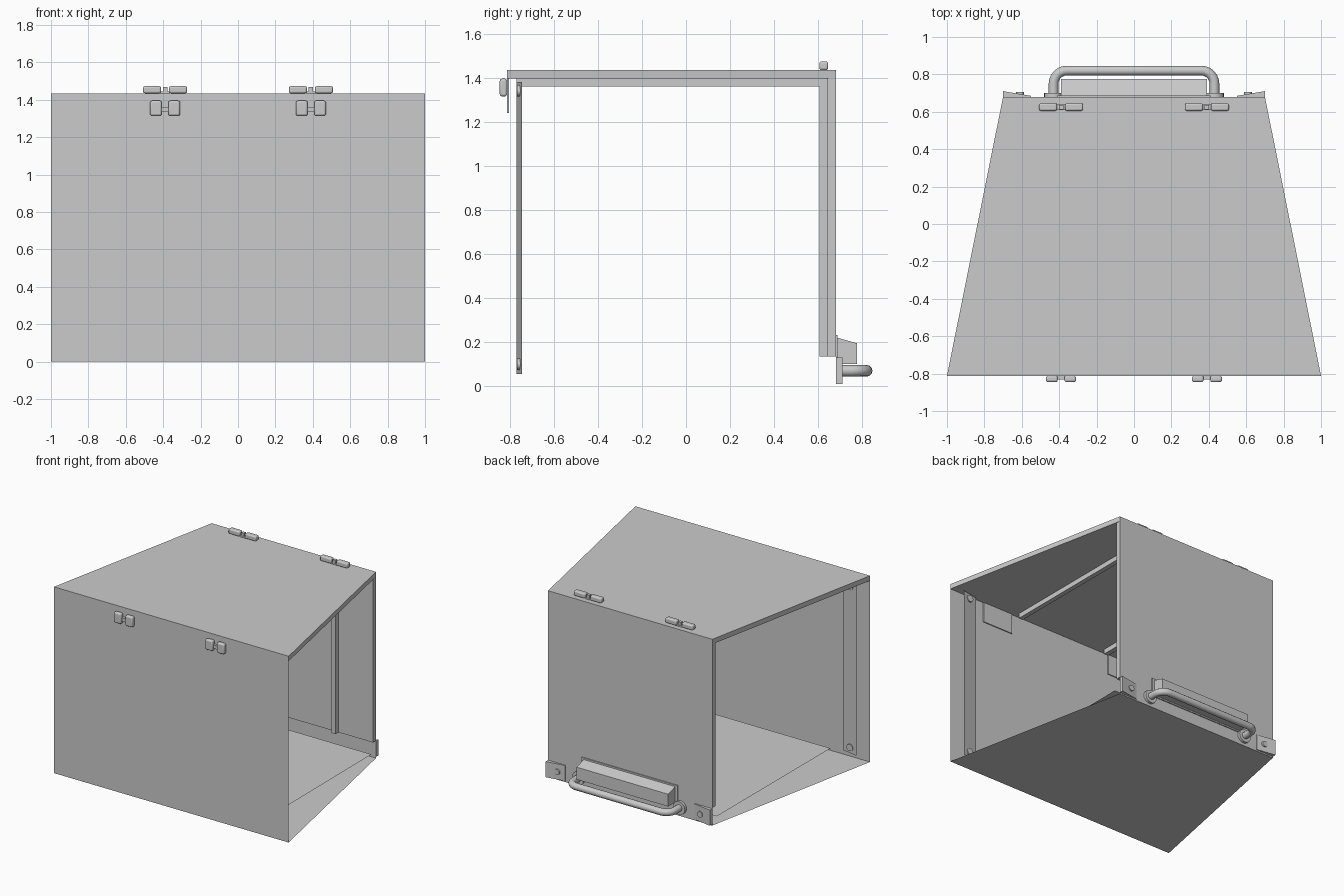
import bpy, bmesh, math
from mathutils import Vector

cube = bpy.data.objects.get("Cube")
if cube:
    bpy.data.objects.remove(cube, do_unlink=True)

# One painted metal colour
metal = bpy.data.materials.new("light_grey_metal")
metal.use_nodes = True
GREY = (0.6, 0.6, 0.6, 1)
metal.diffuse_color = GREY
metal.node_tree.nodes["Principled BSDF"].inputs["Base Color"].default_value = GREY

FRONT, BACK, TOP = -0.812, 0.68, 1.435
WIDE, NARROW, THICK = 1.0, 0.7, 0.038
RAIL_X = 0.39


def add_object(name, bm):
    bmesh.ops.recalc_face_normals(bm, faces=bm.faces)
    mesh = bpy.data.meshes.new(name)
    bm.to_mesh(mesh)
    bm.free()
    ob = bpy.data.objects.new(name, mesh)
    bpy.context.scene.collection.objects.link(ob)
    mesh.materials.append(metal)
    return ob


def prism(name, outline, offset=None):
    """A flat outline, optionally pushed along an offset to make a solid."""
    bm = bmesh.new()
    face = bm.faces.new([bm.verts.new(p) for p in outline])
    if offset:
        new = bmesh.ops.extrude_face_region(bm, geom=[face], use_keep_orig=True)["geom"]
        verts = [v for v in new if isinstance(v, bmesh.types.BMVert)]
        bmesh.ops.translate(bm, verts=verts, vec=offset)
    return add_object(name, bm)


def box(name, lo, hi, bevel=0):
    a, b = Vector(lo), Vector(hi)
    ob = prism(name, [a, (b.x, a.y, a.z), (b.x, b.y, a.z), (a.x, b.y, a.z)], (0, 0, b.z - a.z))
    if bevel:
        mod = ob.modifiers.new("rounding", 'BEVEL')
        mod.width, mod.segments = bevel, 3
    return ob


def smooth(ob):
    bpy.ops.object.select_all(action='DESELECT')
    ob.select_set(True)
    bpy.context.view_layer.objects.active = ob
    bpy.ops.object.shade_smooth_by_angle(angle=math.radians(40))


def disc(name, centre, radius, depth):
    """A short cylinder lying along y."""
    bm = bmesh.new()
    bmesh.ops.create_cone(bm, cap_ends=True, segments=24, radius1=radius, radius2=radius, depth=depth)
    ob = add_object(name, bm)
    ob.rotation_euler.x = math.pi / 2
    ob.location = centre
    smooth(ob)


def tapered(z):
    return [(-WIDE, FRONT, z), (WIDE, FRONT, z), (NARROW, BACK, z), (-NARROW, BACK, z)]


# Outer shell: thick roof and back, thin front and floor
prism("roof_panel", tapered(TOP), (0, 0, -THICK))
box("back_panel", (-NARROW, BACK - THICK, 0.135), (NARROW, BACK, TOP - THICK))
prism("front_panel", [(-WIDE, FRONT, 0), (WIDE, FRONT, 0), (WIDE, FRONT, TOP), (-WIDE, FRONT, TOP)])
prism("bottom_panel", tapered(0))
prism("bottom_back_lip", [(-NARROW, BACK, 0), (NARROW, BACK, 0), (NARROW, BACK, 0.135), (-NARROW, BACK, 0.135)])
prism("inner_floor", [(-NARROW, -0.76, 0.045), (NARROW, -0.76, 0.045), (NARROW, 0.625, 0.05), (-NARROW, 0.625, 0.05)])

for side, s in (("left", 1), ("right", -1)):
    c = s * RAIL_X

    # Stiffening rails under the roof and inside the back
    box(f"{side}_roof_rail", (c - 0.018, -0.77, 1.36), (c + 0.018, 0.605, TOP - THICK))
    box(f"{side}_back_rail", (c - 0.018, 0.605, 0.135), (c + 0.018, BACK - THICK, TOP - THICK))

    # Slanted strip inside the front edge, with its bolts
    prism(f"{side}_front_strip",
          [(s * 0.80, -0.77, 0.055), (s * 0.93, -0.745, 0.055),
           (s * 0.93, -0.745, 1.38), (s * 0.80, -0.77, 1.38)])
    for level, z in (("lower", 0.1), ("upper", 1.34)):
        disc(f"{side}_{level}_strip_bolt", (s * 0.87, -0.757, z), 0.026, 0.02)

    # Access plate on the inside of the front
    x0, x1 = sorted((s * 0.44, s * 0.70))
    box(f"{side}_inner_plate", (x0, FRONT, 1.24), (x1, FRONT + 0.008, 1.395))

    # Angled corner tab with bolt at the bottom of the back
    prism(f"{side}_corner_tab",
          [(s * 0.55, BACK, 0.01), (s * NARROW, BACK, 0.01),
           (s * NARROW, 0.71, 0.01), (s * 0.55, 0.685, 0.01)], (0, 0, 0.12))
    disc(f"{side}_tab_bolt", (s * 0.61, 0.695, 0.07), 0.022, 0.02)

    # Front catch: two rounded knuckles joined by a bridge
    for part, d in (("outer", 1), ("inner", -1)):
        x0, x1 = sorted((c + s * d * 0.018, c + s * d * 0.08))
        smooth(box(f"{side}_catch_{part}", (x0, -0.845, 1.315), (x1, FRONT, 1.395), 0.01))
    box(f"{side}_catch_bridge", (c - 0.02, -0.832, 1.335), (c + 0.02, FRONT, 1.362))

    # Roof hinge: two barrel ends joined by a low pin
    for part, d in (("outer", 1), ("inner", -1)):
        x0, x1 = sorted((c + s * d * 0.022, c + s * d * 0.117))
        smooth(box(f"{side}_hinge_{part}", (x0, 0.605, TOP), (x1, 0.645, 1.473), 0.009))
    box(f"{side}_hinge_pin", (c - 0.024, 0.61, TOP), (c + 0.024, 0.64, 1.445))
    box(f"{side}_hinge_knob", (c - 0.012, 0.613, TOP), (c + 0.012, 0.637, 1.468))

    # Round foot of the handle
    disc(f"{side}_handle_foot", (s * 0.43, 0.69, 0.07), 0.05, 0.02)

# Hood above the handle: slanted cover with a flange on the back panel
prism("handle_hood",
      [(-RAIL_X, BACK, 0.1), (-RAIL_X, 0.775, 0.1), (-RAIL_X, 0.775, 0.195), (-RAIL_X, BACK, 0.222)],
      (2 * RAIL_X, 0, 0))
box("hood_flange", (-0.41, BACK, 0.09), (0.41, 0.688, 0.232))

# Bent tube handle
curve = bpy.data.curves.new("tube_path", 'CURVE')
curve.dimensions = '3D'
curve.bevel_depth, curve.bevel_resolution, curve.use_fill_caps = 0.026, 4, True
path = [(-0.43, BACK)]
for cx, start in ((-0.36, math.pi), (0.36, math.pi / 2)):
    for i in range(7):
        a = start - i * math.pi / 12
        path.append((cx + 0.07 * math.cos(a), 0.75 + 0.07 * math.sin(a)))
path.append((0.43, BACK))
spline = curve.splines.new('POLY')
spline.points.add(len(path) - 1)
for point, (x, y) in zip(spline.points, path):
    point.co = (x, y, 0.07, 1)
    point.radius = 1
spline.use_smooth = True
curve.materials.append(metal)
handle = bpy.data.objects.new("handle_tube", curve)
bpy.context.scene.collection.objects.link(handle)
